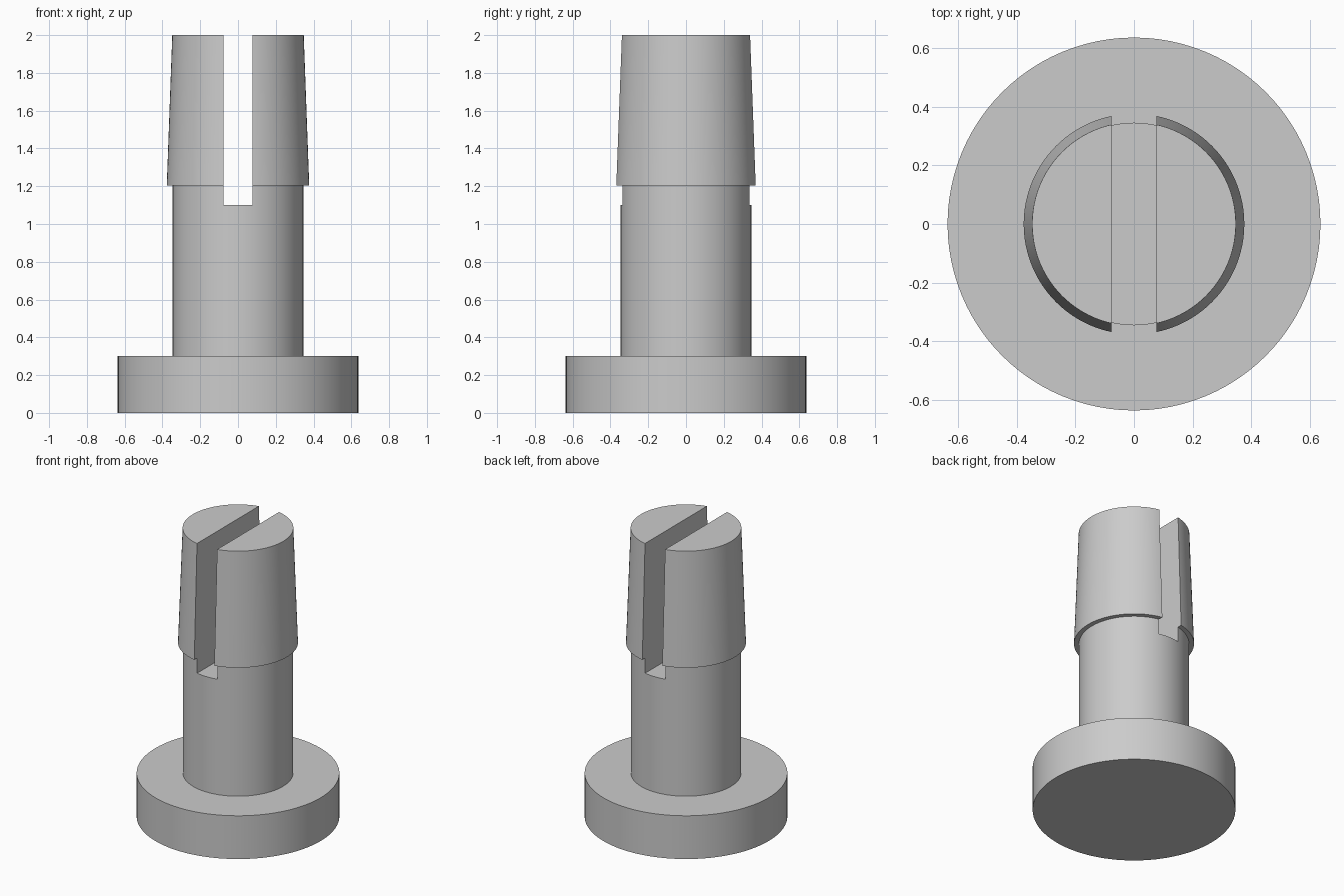
import bpy
import bmesh
from math import radians, tau
from mathutils import Matrix, Vector

default_cube = bpy.data.objects.get("Cube")
if default_cube:
    bpy.data.objects.remove(default_cube, do_unlink=True)

SEGMENTS = 96
HEIGHT = 2.0
SLOT_WIDTH = 0.154
SLOT_FLOOR = 1.1

GREY = (0.6, 0.6, 0.6, 1.0)
grey = bpy.data.materials.new("plain_grey")
grey.use_nodes = True
grey.diffuse_color = GREY
grey.node_tree.nodes["Principled BSDF"].inputs["Base Color"].default_value = GREY


def make_object(name, bm):
    bmesh.ops.recalc_face_normals(bm, faces=bm.faces)
    mesh = bpy.data.meshes.new(name)
    bm.to_mesh(mesh)
    bm.free()
    mesh.materials.append(grey)
    obj = bpy.data.objects.new(name, mesh)
    bpy.context.collection.objects.link(obj)
    return obj


def lathe(name, profile):
    """Revolve (radius, z) points around z and cap both ends."""
    bm = bmesh.new()
    verts = [bm.verts.new((r, 0, z)) for r, z in profile]
    edges = [bm.edges.new(pair) for pair in zip(verts, verts[1:])]
    bmesh.ops.spin(bm, geom=verts + edges, cent=(0, 0, 0), axis=(0, 0, 1),
                   angle=tau, steps=SEGMENTS, use_merge=True)
    bmesh.ops.remove_doubles(bm, verts=bm.verts, dist=1e-5)
    bmesh.ops.holes_fill(bm, edges=[e for e in bm.edges if e.is_boundary], sides=0)
    return make_object(name, bm)


# Flanged pin: wide base, straight shank, tapered head with a small underside lip
pin = lathe("flanged_pin", [
    (0.637, 0), (0.637, 0.3),
    (0.346, 0.3), (0.346, 1.205),
    (0.377, 1.205), (0.348, HEIGHT),
])

# Slot running front to back through the head
bm = bmesh.new()
depth = HEIGHT - SLOT_FLOOR + 0.2
bmesh.ops.create_cube(bm, size=1, matrix=(
    Matrix.Translation(Vector((0, 0, SLOT_FLOOR + depth / 2)))
    @ Matrix.Diagonal((SLOT_WIDTH, 2, depth, 1))))
cutter = make_object("slot_cutter", bm)
cutter.hide_render = True

slot = pin.modifiers.new("slot", "BOOLEAN")
slot.operation = "DIFFERENCE"
slot.solver = "EXACT"
slot.object = cutter

bpy.ops.object.select_all(action="DESELECT")
pin.select_set(True)
bpy.context.view_layer.objects.active = pin
bpy.ops.object.modifier_apply(modifier=slot.name)
bpy.data.objects.remove(cutter, do_unlink=True)
bpy.ops.object.shade_smooth_by_angle(angle=radians(30))
